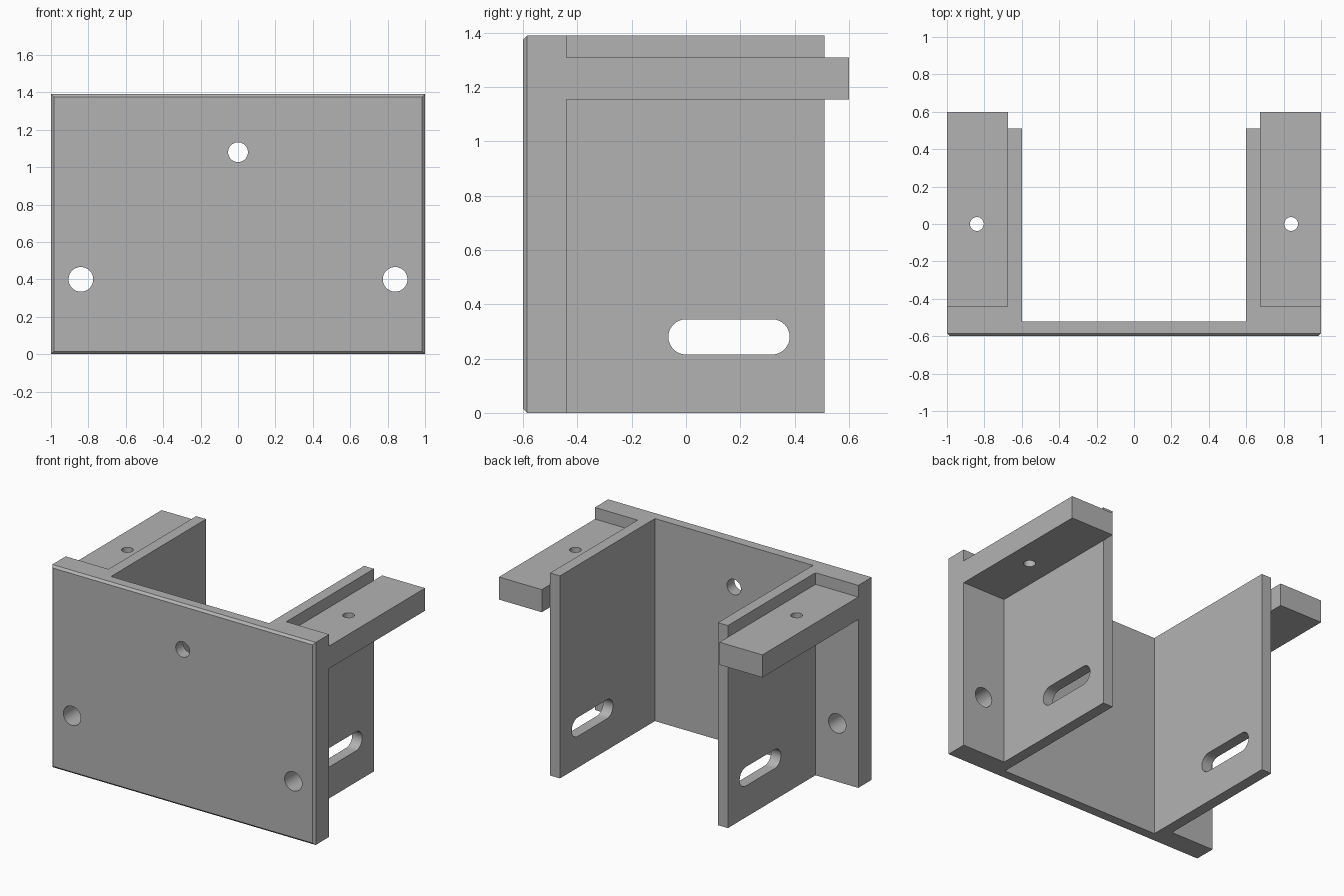
import bpy, bmesh, math
from mathutils import Vector

cube = bpy.data.objects.get("Cube")
if cube:
    bpy.data.objects.remove(cube, do_unlink=True)

HEIGHT = 1.39
FRONT, BACK = -0.6, 0.6
WALL_IN, WALL_OUT, WALL_END = 0.6, 0.675, 0.51
PLATE_BACK, FLANGE_BACK = -0.52, -0.44
HOLE_X = 0.84

grey = bpy.data.materials.new("matte grey")
grey.use_nodes = True
colour = (0.45, 0.45, 0.45, 1)
grey.diffuse_color = colour
grey.node_tree.nodes["Principled BSDF"].inputs["Base Color"].default_value = colour


def prism(name, points, direction, front_chamfer=0):
    """Extrude a closed planar outline along a direction."""
    bm = bmesh.new()
    face = bm.faces.new([bm.verts.new(p) for p in points])
    extruded = bmesh.ops.extrude_face_region(bm, geom=[face])["geom"]
    bmesh.ops.translate(bm, vec=Vector(direction),
                        verts=[v for v in extruded if isinstance(v, bmesh.types.BMVert)])
    # extrusion keeps the starting face as the other cap
    if not face.is_valid or len(bm.faces) < len(points) + 2:
        bm.faces.new([v for v in bm.verts][:len(points)])
    bmesh.ops.recalc_face_normals(bm, faces=bm.faces)
    if front_chamfer:
        rim = [e for e in bm.edges if all(abs(v.co.y - FRONT) < 1e-4 for v in e.verts)]
        bmesh.ops.bevel(bm, geom=rim, offset=front_chamfer, segments=1, affect='EDGES')
    mesh = bpy.data.meshes.new(name)
    bm.to_mesh(mesh)
    bm.free()
    mesh.materials.append(grey)
    obj = bpy.data.objects.new(name, mesh)
    bpy.context.collection.objects.link(obj)
    return obj


def combine(target, tool, operation):
    mod = target.modifiers.new(operation.lower(), 'BOOLEAN')
    mod.operation, mod.solver, mod.object = operation, 'EXACT', tool
    bpy.context.view_layer.objects.active = target
    bpy.ops.object.modifier_apply(modifier=mod.name)
    bpy.data.objects.remove(tool, do_unlink=True)


def arc(radius, start=0.0, sweep=math.tau, count=32):
    return [(radius * math.cos(start + sweep * i / count),
             radius * math.sin(start + sweep * i / count)) for i in range(count)]


# Front plate, thick flanges and side walls from one plan outline
half = [(1, FRONT), (1, FLANGE_BACK), (WALL_OUT, FLANGE_BACK),
        (WALL_OUT, WALL_END), (WALL_IN, WALL_END), (WALL_IN, PLATE_BACK)]
plan = half + [(-x, y) for x, y in reversed(half)]
bracket = prism("mounting_bracket", [(x, y, 0) for x, y in plan], (0, 0, HEIGHT), 0.015)

# Side shelves
for side in (-1, 1):
    shelf = prism("shelf", [(side * x, y, 1.155) for x, y in
                  ((WALL_OUT, FLANGE_BACK), (1, FLANGE_BACK), (1, BACK), (WALL_OUT, BACK))],
                  (0, 0, 0.155))
    combine(bracket, shelf, 'UNION')

# Round holes through the front plate
for x, z, radius in ((0, 1.08, 0.053), (HOLE_X, 0.4, 0.066), (-HOLE_X, 0.4, 0.066)):
    drill = prism("plate_drill", [(x + a, -0.7, z + b) for a, b in arc(radius)], (0, 0.4, 0))
    combine(bracket, drill, 'DIFFERENCE')

# Small holes through the shelves
for side in (-1, 1):
    drill = prism("shelf_drill", [(side * HOLE_X + a, b, 1.05) for a, b in arc(0.037)], (0, 0, 0.4))
    combine(bracket, drill, 'DIFFERENCE')

# Long adjustment slots through both side walls
r = 0.065
slot = [(0.317 + a, b) for a, b in arc(r, -math.pi / 2, math.pi, 16) + [(0, r)]]
slot += [(a, b) for a, b in arc(r, math.pi / 2, math.pi, 16) + [(0, -r)]]
for side in (-1, 1):
    cutter = prism("slot_cutter", [(side * 0.5, y, 0.28 + z) for y, z in slot], (side * 0.3, 0, 0))
    combine(bracket, cutter, 'DIFFERENCE')

# Smooth hole walls, crisp edges elsewhere
bpy.ops.object.select_all(action='DESELECT')
bracket.select_set(True)
bpy.context.view_layer.objects.active = bracket
bpy.ops.object.shade_smooth_by_angle(angle=math.radians(30))
